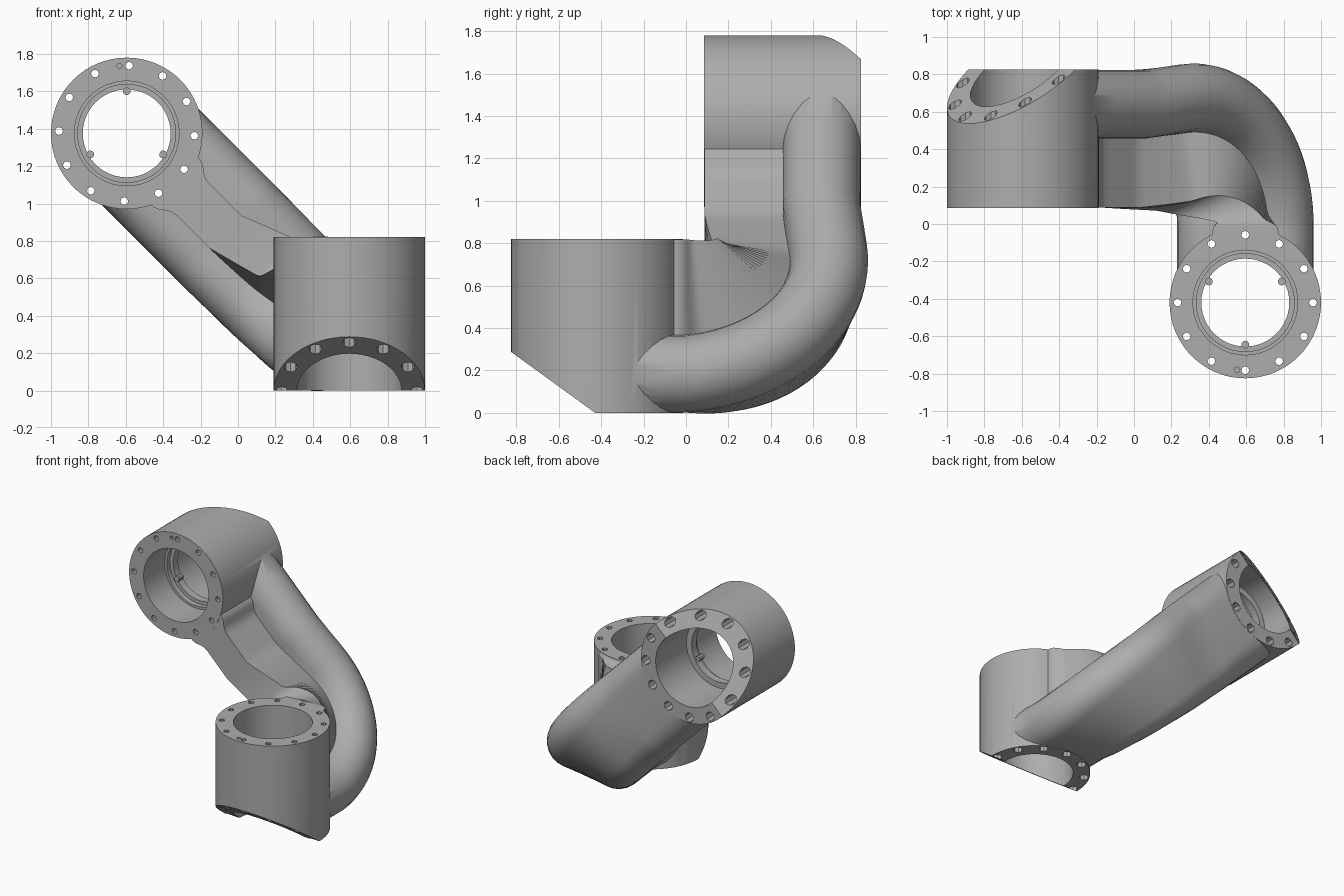
import bpy, bmesh
from math import sin, cos, pi, radians
from mathutils import Vector, Matrix

if "Cube" in bpy.data.objects:
    bpy.data.objects.remove(bpy.data.objects["Cube"], do_unlink=True)

grey = bpy.data.materials.new("cast grey")
grey.use_nodes = True
grey.diffuse_color = (0.42, 0.42, 0.42, 1)
grey.node_tree.nodes["Principled BSDF"].inputs["Base Color"].default_value = (0.42, 0.42, 0.42, 1)

HUB_R, BOLT_R = 0.405, 0.362
UP_LEFT = Vector((-1, 0, 1)).normalized()
UP_RIGHT = Vector((1, 0, 1)).normalized()
Y = Vector((0, 1, 0))


def make_object(name, bm):
    bmesh.ops.recalc_face_normals(bm, faces=bm.faces)
    mesh = bpy.data.meshes.new(name)
    bm.to_mesh(mesh)
    bm.free()
    mesh.materials.append(grey)
    ob = bpy.data.objects.new(name, mesh)
    bpy.context.collection.objects.link(ob)
    return ob


def skin(bm, rings):
    """Closed solid through a list of rings of points."""
    loops = [[bm.verts.new(p) for p in ring] for ring in rings]
    n = len(loops[0])
    for a, b in zip(loops, loops[1:]):
        for i in range(n):
            j = (i + 1) % n
            bm.faces.new((a[i], a[j], b[j], b[i]))
    bm.faces.new(loops[0][::-1])
    bm.faces.new(loops[-1])


def turned(bm, profile, segments, frame, at=(0, 0)):
    """Solid of revolution from (radius, depth) points, in the hub's frame."""
    skin(bm, [[frame @ Vector((at[0] + r * cos(2 * pi * i / segments),
                               at[1] + r * sin(2 * pi * i / segments), h))
               for i in range(segments)] for r, h in profile])


def polar(r, degrees):
    return r * cos(radians(degrees)), r * sin(radians(degrees))


def combine(target, tool, operation):
    mod = target.modifiers.new(operation.lower(), 'BOOLEAN')
    mod.operation, mod.solver, mod.object = operation, 'EXACT', tool
    bpy.context.view_layer.objects.active = target
    bpy.ops.object.modifier_apply(modifier=mod.name)
    bpy.data.objects.remove(tool, do_unlink=True)


# Hub frames: local x points to the chamfer, local z runs from open face inward
def hub_frame(origin, outward, axis):
    side = axis.cross(outward)
    return Matrix.Translation(origin) @ Matrix((outward, side, axis)).transposed().to_4x4()


hubs = [  # frame, length, first bolt, first tab, pin angle
    (hub_frame(Vector((-0.595, 0.085, 1.375)), UP_LEFT, Y), 0.74, 17, 45, 39),
    (hub_frame(Vector((0.595, -0.42, 0.82)), -Y, Vector((0, 0, -1))), 0.82, 0, 0, 7),
]

# Arm: oval tube with an inner web, swept along a bend and twisted
BEND, LEAD, RUN = 0.64, 0.42, 1.043
ARC = BEND * pi / 2
TOTAL = LEAD + ARC + RUN
start = Vector((0.595, 0, 0.185))


def arm_ring(s):
    angle = min(max((s - LEAD) / BEND, 0), pi / 2)
    centre = start + BEND * sin(angle) * Y + BEND * (1 - cos(angle)) * UP_LEFT
    centre += min(s - LEAD, 0) * Y + max(s - LEAD - ARC, 0) * UP_LEFT
    inward = cos(angle) * UP_LEFT - sin(angle) * Y
    t = min(max((s - LEAD) / (ARC + 0.3), 0), 1)
    twist = radians(45) * (1 - t)
    wide = cos(twist) * UP_RIGHT - sin(twist) * inward
    thin = cos(twist) * inward + sin(twist) * UP_RIGHT
    # web flares near the hubs and widens slightly through the bend
    hub_gap = min(s, TOTAL - s)
    flare = max(0, (0.5 - hub_gap) / 0.12)
    half = min(0.122 + 0.03 * sin(pi * t) + 0.08 * flare ** 2, 0.178)
    height = 0.633 + (0.553 - 0.633) * t - 0.03 * sin(pi * t)
    half_t, offset = 0.183, 0.182
    pts = [(half, height), (-half, height), (-half, half_t)]
    for side in (-1, 1):
        for i in range(13):
            a = pi / 2 + pi * i / 12 + (pi if side > 0 else 0)
            pts.append((side * offset + half_t * cos(a), half_t * sin(a)))
    pts.append((half, half_t))
    return [centre + w * wide + h * thin for w, h in pts]


stations = [0, 0.34, 0.38, 0.41, 0.44, 0.47]
stations += [0.5 + (TOTAL - 1.0) * i / 36 for i in range(37)]
stations += [TOTAL - s for s in stations[5::-1]]
bm = bmesh.new()
skin(bm, [arm_ring(s) for s in stations])
link = make_object("elbow_link", bm)

# Hub bodies with a sloping cut at the far end
for frame, length, *_ in hubs:
    bm = bmesh.new()
    turned(bm, [(HUB_R, 0), (HUB_R, length)], 64, Matrix.Identity(4))
    cut = bmesh.ops.bisect_plane(
        bm, geom=bm.verts[:] + bm.edges[:] + bm.faces[:], plane_co=(0.008, 0, length),
        plane_no=Vector((0.29, 0, 0.4)).normalized(), clear_outer=True)
    edges = [e for e in cut["geom_cut"] if isinstance(e, bmesh.types.BMEdge) and e.is_boundary]
    bmesh.ops.edgeloop_fill(bm, edges=edges)
    bm.transform(frame)
    combine(link, make_object("hub_body", bm), 'UNION')

# Stepped bore, counterbored bolt holes and pin hole in each hub
for frame, length, bolt, tab, pin in hubs:
    bm = bmesh.new()
    turned(bm, [(0.28, -0.02), (0.28, 0.26), (0.262, 0.26), (0.262, 0.3), (0.235, 0.3),
                (0.235, 0.36), (0.28, 0.36), (0.28, 1)], 48, frame)
    for k in range(12):
        turned(bm, [(0.021, -0.02), (0.021, 0.36), (0.036, 0.36), (0.036, 1)], 8,
               frame, polar(BOLT_R, bolt + 30 * k))
    turned(bm, [(0.015, -0.02), (0.015, 0.05)], 8, frame, polar(BOLT_R, pin))
    combine(link, make_object("hub_cutter", bm), 'DIFFERENCE')

# Three small tabs on each bore ledge
for frame, length, bolt, tab, pin in hubs:
    bm = bmesh.new()
    for k in range(3):
        turned(bm, [(0.021, 0.285), (0.021, 0.345)], 10, frame, polar(0.225, tab + 120 * k))
    make_object("bore_tabs", bm)

# Smooth shading with sharp edges kept
bpy.ops.object.select_all(action='DESELECT')
link.select_set(True)
bpy.context.view_layer.objects.active = link
bpy.ops.object.shade_smooth_by_angle(angle=radians(32))
